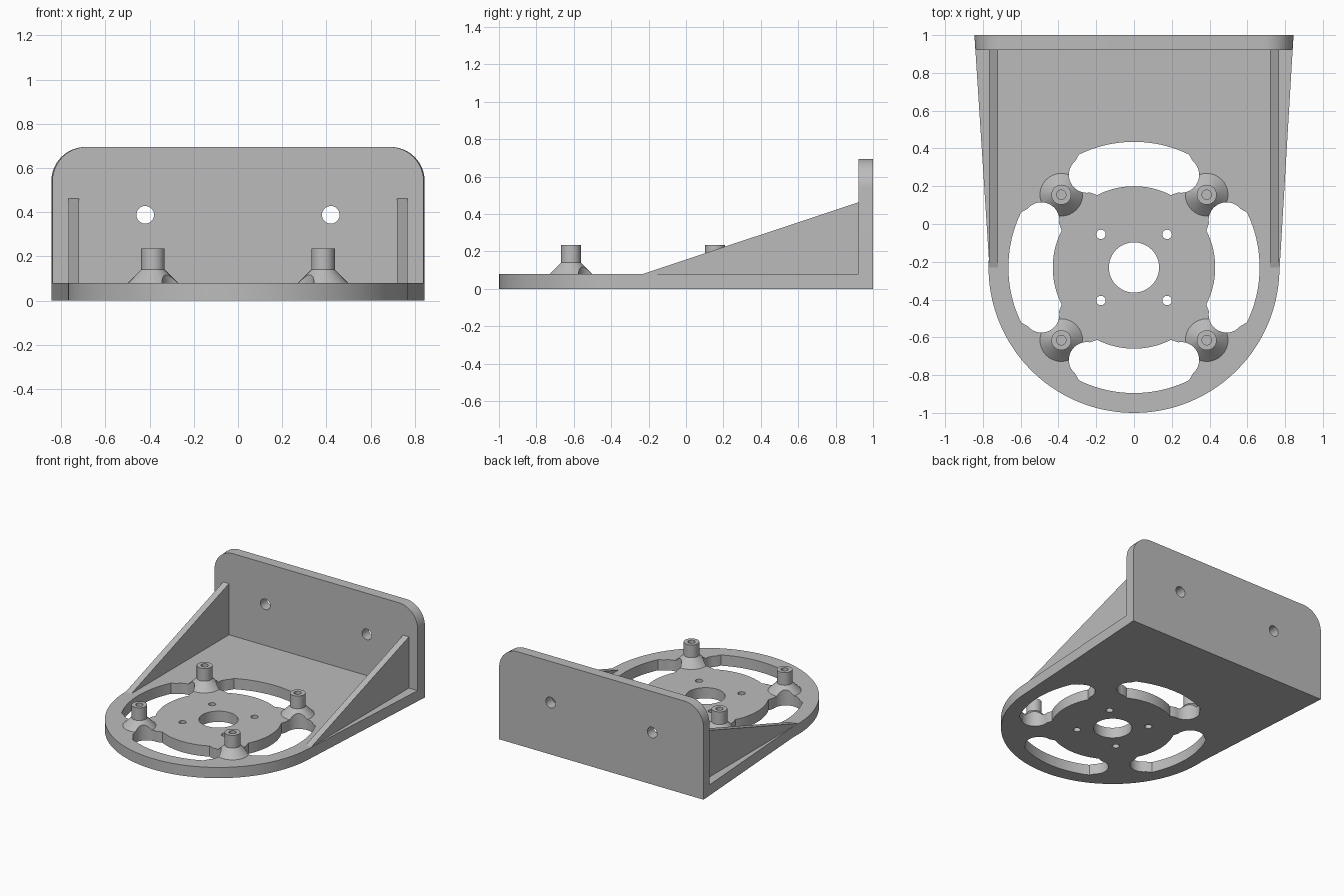
import bpy, bmesh, math
from mathutils import Vector

if "Cube" in bpy.data.objects:
    bpy.data.objects.remove(bpy.data.objects["Cube"])

CY = -0.23          # centre of the round end
T = 0.08            # base thickness
grey = bpy.data.materials.new("light_grey")
grey.diffuse_color = (0.5, 0.5, 0.5, 1)
grey.use_nodes = True
grey.node_tree.nodes["Principled BSDF"].inputs["Base Color"].default_value = grey.diffuse_color


def arc(cx, cy, r, a0, a1, n):
    """Points on an arc, angles in degrees."""
    return [(cx + r * math.cos(math.radians(a0 + (a1 - a0) * i / n)),
             cy + r * math.sin(math.radians(a0 + (a1 - a0) * i / n))) for i in range(n + 1)]


def circle(cx, cy, r, n=32):
    return arc(cx, cy, r, 0, 360, n)[:-1]


def add_prism(bm, pts, a, b, axis="z"):
    """Extrude a closed outline from a to b along an axis."""
    place = {"x": lambda p, t: (t, p[0], p[1]),
             "y": lambda p, t: (p[0], t, p[1]),
             "z": lambda p, t: (p[0], p[1], t)}[axis]
    lo = [bm.verts.new(place(p, a)) for p in pts]
    hi = [bm.verts.new(place(p, b)) for p in pts]
    bm.faces.new(lo)
    bm.faces.new(hi)
    for i in range(len(pts)):
        j = (i + 1) % len(pts)
        bm.faces.new((lo[i], lo[j], hi[j], hi[i]))


def make(name, bm):
    bmesh.ops.recalc_face_normals(bm, faces=bm.faces)
    me = bpy.data.meshes.new(name)
    bm.to_mesh(me)
    bm.free()
    me.materials.append(grey)
    ob = bpy.data.objects.new(name, me)
    bpy.context.collection.objects.link(ob)
    return ob


def finish(ob, cutter=None):
    """Cut the openings, then shade smooth with sharp edges kept."""
    bpy.ops.object.select_all(action="DESELECT")
    bpy.context.view_layer.objects.active = ob
    ob.select_set(True)
    if cutter:
        m = ob.modifiers.new("cut", "BOOLEAN")
        m.object, m.operation, m.solver = cutter, "DIFFERENCE", "EXACT"
        bpy.ops.object.modifier_apply(modifier=m.name)
    bpy.ops.object.shade_smooth_by_angle(angle=math.radians(30))


# Outline of one slot, relative to the round centre: outer arc, rounded ends, hub arc
half = arc(0, 0, 0.665, 90, 64, 10)[1:]
half += arc(0.25, 0.49, 0.095, 50, -100, 14)
half += arc(0, 0, 0.43, 63, 90, 10)[:-1]
slot = [(0, 0.665)] + half + [(0, 0.43)] + [(-x, y) for x, y in reversed(half)]

# Cutter with slots, centre bore and four screw holes
bm = bmesh.new()
for k in range(4):
    c, s = math.cos(k * math.pi / 2), math.sin(k * math.pi / 2)
    add_prism(bm, [(c * x - s * y, CY + s * x + c * y) for x, y in slot], -0.1, 0.3)
add_prism(bm, circle(0, CY, 0.133, 48), -0.1, 0.3)
for sx in (-1, 1):
    for sy in (-1, 1):
        add_prism(bm, circle(sx * 0.175, CY + sy * 0.175, 0.025, 24), -0.1, 0.3)
cutouts = make("cutouts", bm)
cutouts.hide_render = True

# Base plate: round front, slightly flared sides
bm = bmesh.new()
add_prism(bm, arc(0, CY, 0.77, -183.6, 3.6 - 7.2, 80) + [(0.84, 0.925), (-0.84, 0.925)], 0, T)
finish(make("base_plate", bm), cutouts)

# Back plate with rounded top corners and two mounting holes
bm = bmesh.new()
for sx in (-1, 1):
    add_prism(bm, circle(sx * 0.42, 0.388, 0.04), 0.8, 1.1, "y")
mount_holes = make("mount_holes", bm)
mount_holes.hide_render = True
bm = bmesh.new()
add_prism(bm, [(-0.845, 0), (0.845, 0)] + arc(0.69, 0.54, 0.155, 0, 90, 14)
          + arc(-0.69, 0.54, 0.155, 90, 180, 14), 0.922, 1, "y")
for v in bm.verts:
    if v.co.y < 0.95:
        v.co.x *= 0.994
finish(make("back_plate", bm), mount_holes)

# Triangular side ribs
for side, sx in (("left", -1), ("right", 1)):
    bm = bmesh.new()
    add_prism(bm, [(-0.23, T), (-0.2, T - 0.01), (0.93, T - 0.01), (0.93, 0.465)],
              sx * 0.72, sx * 0.768, "x")
    finish(make(side + "_rib", bm))

# Standoffs: conical foot, column and blind screw hole
profile = [(0, 0.07), (0.113, 0.07), (0.113, T), (0.053, 0.14), (0.053, 0.235),
           (0.025, 0.235), (0.025, 0.12), (0, 0.12)]
for sx in (-1, 1):
    for sy in (-1, 1):
        bm = bmesh.new()
        centre = Vector((sx * 0.385, CY + sy * 0.385, 0))
        vs = [bm.verts.new(centre + Vector((r, 0, z))) for r, z in profile]
        es = [bm.edges.new(p) for p in zip(vs, vs[1:])]
        bmesh.ops.spin(bm, geom=vs + es, cent=centre, axis=(0, 0, 1),
                       angle=2 * math.pi, steps=32, use_merge=True)
        bmesh.ops.remove_doubles(bm, verts=bm.verts, dist=1e-5)
        name = ("front" if sy < 0 else "rear") + ("_left" if sx < 0 else "_right")
        finish(make(name + "_standoff", bm), cutouts)

# Remove the cutters
for ob in (cutouts, mount_holes):
    bpy.data.objects.remove(ob)
